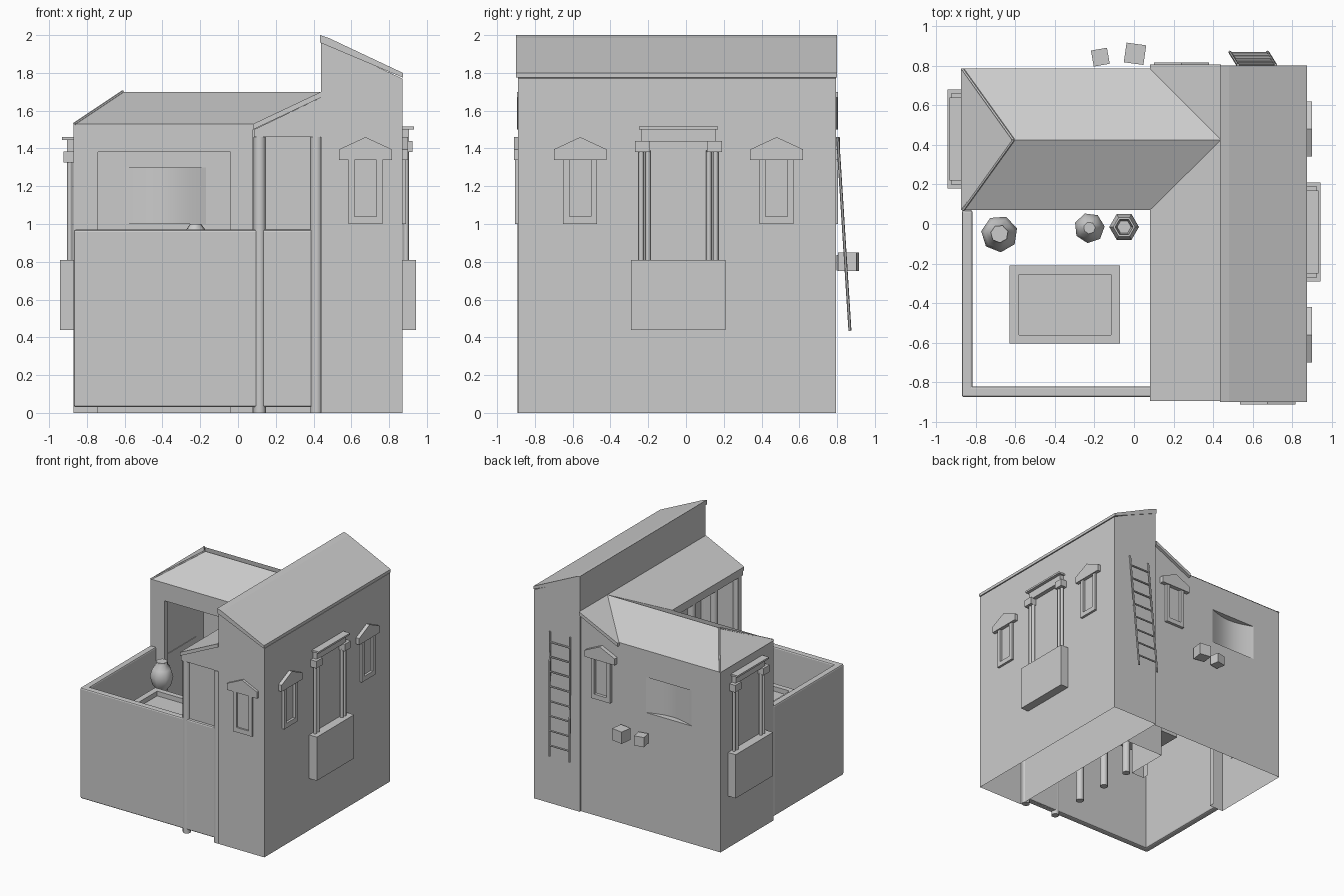
import bpy, bmesh, math
from mathutils import Matrix, Vector

if "Cube" in bpy.data.objects:
    bpy.data.objects.remove(bpy.data.objects["Cube"])


def mesh(name, verts, faces, smooth=False):
    me = bpy.data.meshes.new(name)
    me.from_pydata(verts, [], faces)
    bm = bmesh.new()
    bm.from_mesh(me)
    bmesh.ops.remove_doubles(bm, verts=bm.verts, dist=1e-5)
    bmesh.ops.recalc_face_normals(bm, faces=bm.faces)
    bm.to_mesh(me)
    bm.free()
    ob = bpy.data.objects.new(name, me)
    bpy.context.collection.objects.link(ob)
    if smooth:
        bpy.ops.object.select_all(action='DESELECT')
        ob.select_set(True)
        bpy.context.view_layer.objects.active = ob
        bpy.ops.object.shade_smooth_by_angle(angle=math.radians(50))
    return ob


def polys(name, faces, smooth=False):
    """Mesh from a list of polygons given by their points."""
    verts, idx = [], []
    for f in faces:
        idx.append(range(len(verts), len(verts) + len(f)))
        verts += f
    return mesh(name, verts, [list(i) for i in idx], smooth)


def prism(name, prof, a, b, place, bottom=True):
    """Extrude a 2D outline; place(u, v, t) maps it to space. The last edge may stay open."""
    n = len(prof)
    vs = [place(u, v, t) for t in (a, b) for u, v in prof]
    fs = [list(range(n)), list(range(n, 2 * n))]
    fs += [[i, (i + 1) % n, n + (i + 1) % n, n + i] for i in range(n if bottom else n - 1)]
    return mesh(name, vs, fs)


def along_y(u, v, t):
    return (u, t, v)


def box(name, x, y, z, bevel=0):
    ob = prism(name, [(x[0], z[0]), (x[1], z[0]), (x[1], z[1]), (x[0], z[1])], y[0], y[1], along_y)
    if bevel:
        m = ob.modifiers.new("bevel", 'BEVEL')
        m.width, m.segments = bevel, 2
    return ob


def rod(name, p, q, r, n=10):
    p, q = Vector(p), Vector(q)
    rot = (q - p).to_track_quat('Z', 'Y')
    ring = [rot @ Vector((r * math.cos(k * math.tau / n), r * math.sin(k * math.tau / n), 0)) for k in range(n)]
    return mesh(name, [e + v for e in (p, q) for v in ring],
                [list(range(n)), list(range(n, 2 * n))] +
                [[i, (i + 1) % n, n + (i + 1) % n, n + i] for i in range(n)], n > 6)


def lathe(name, prof, n, loc, turn=0):
    vs = [(loc[0] + r * math.cos(turn + k * math.tau / n), loc[1] + r * math.sin(turn + k * math.tau / n), loc[2] + z)
          for r, z in prof for k in range(n)]
    fs = [[j * n + i, j * n + (i + 1) % n, (j + 1) * n + (i + 1) % n, (j + 1) * n + i]
          for j in range(len(prof) - 1) for i in range(n)]
    fs += [list(range(n)), list(range(len(vs) - n, len(vs)))]
    return mesh(name, vs, fs, True)


def holed_wall(name, y, x, z, hx, hz, extra=()):
    """Wall in the xz plane with a rectangular hole."""
    rects = [(x[0], hx[0], z[0], z[1]), (hx[1], x[1], z[0], z[1]), (hx[0], hx[1], hz[1], z[1])]
    if hz[0] > z[0]:
        rects.append((hx[0], hx[1], z[0], hz[0]))
    return polys(name, [[(a, y, c), (b, y, c), (b, y, d), (a, y, d)] for a, b, c, d in rects] + list(extra))


# tall wing, open underneath
prism("tall_wing", [(0.87, 0), (0.87, 1.77), (0.44, 1.97), (0.44, 0)], -0.89, 0.795, along_y, False)
prism("tall_roof", [(0.435, 1.96), (0.435, 2.0), (0.48, 1.985), (0.873, 1.80), (0.873, 1.775)], -0.9, 0.8, along_y)

# low porch roof with its gable and beam
prism("porch_roof", [(0.08, 1.5), (0.08, 1.53), (0.44, 1.7), (0.44, 1.67)], -0.895, 0.805, along_y)
prism("porch_gable", [(0.085, 1.46), (0.44, 1.46), (0.44, 1.67), (0.085, 1.5)], -0.885, -0.84, along_y)
box("porch_beam", (0.085, 0.14), (-0.88, 0.07), (1.46, 1.5))
box("porch_end_panel", (0.09, 0.44), (-0.855, -0.83), (0.03, 1.46))
for px, py in ((0.115, -0.85), (0.115, -0.54), (0.115, -0.24), (0.115, 0.04), (0.415, -0.86)):
    rod("porch_column", (px, py, 0.0), (px, py, 1.46), 0.032, 12)

# rear wing: walls, doorway and back niche
L, R, F, B, E = -0.87, 0.44, 0.07, 0.78, 1.53
D0, D1, DH, T = -0.74, -0.04, 1.38, 0.05
reveal = [[(x, F, 0), (x, F + T, 0), (x, F + T, DH), (x, F, DH)] for x in (D0, D1)]
reveal.append([(D0, F, DH), (D1, F, DH), (D1, F + T, DH), (D0, F + T, DH)])
holed_wall("rear_wing_front", F, (L, 0.08), (0, E), (D0, D1), (0, DH), reveal)
holed_wall("rear_wing_back", B, (L, R), (0, E), (-0.6, -0.17), (1.0, 1.3))
polys("rear_wing_sides", [[(L, F, 0), (L, B, 0), (L, B, E), (L, F, E)],
                          [(0.08, F, 0), (0.08, 0.44, 0), (0.08, 0.44, E), (0.08, F, E)],
                          [(0.08, 0.44, 0), (R, 0.44, 0), (R, 0.44, 1.68), (0.08, 0.44, E)]])
polys("rear_gable_fill", [[(0.08, B, E), (R, B, E), (R, B, 1.69)]])
arc = [(-0.6 + 0.43 * i / 10, B - 0.05 * math.sin(math.pi * i / 10)) for i in range(11)]
polys("back_niche", [[(a[0], a[1], 1.0), (b[0], b[1], 1.0), (b[0], b[1], 1.3), (a[0], a[1], 1.3)]
                     for a, b in zip(arc, arc[1:])] + [[(x, y, z) for x, y in arc] for z in (1.0, 1.3)], True)

# hip roof of the rear wing
L2, R1, R2 = L - 0.005, (-0.61, 0.425, 1.7), (0.44, 0.425, 1.7)
polys("hip_roof", [[(L2, F, E), (0.08, F, E), R2, R1], [(L2, B + .005, E), (0.08, B + .005, E), R2, R1],
                   [(L2, F, E), (L2, B + .005, E), R1]])
for y in (F, B):
    rod("hip_cap", (L2 + 0.01, y, E), R1, 0.008, 6)

# courtyard walls
box("court_front_wall", (-0.87, 0.44), (-0.875, -0.82), (0.03, 0.97), 0.012)
box("court_left_wall", (-0.87, -0.815), (-0.87, 0.07), (0.03, 0.97), 0.012)

# raised basin
prof = [((-0.63, -0.07), (-0.605, -0.21)), ((-0.58, -0.115), (-0.56, -0.255))]
(ox, oy), (ix, iy) = prof
Z0, Z1, ZI = 0.72, 0.78, 0.74
box("basin_side_front", ox, (oy[0], iy[0]), (Z0, Z1))
box("basin_side_back", ox, (iy[1], oy[1]), (Z0, Z1))
box("basin_side_left", (ox[0], ix[0]), iy, (Z0, Z1))
box("basin_side_right", (ix[1], ox[1]), iy, (Z0, Z1))
box("basin_floor", ix, iy, (Z0, ZI))

# pots
lathe("round_pot", [(0.04, 0), (0.075, 0.05), (0.093, 0.12), (0.075, 0.18), (0.045, 0.22), (0.045, 0.24)],
      7, (-0.68, -0.05, 0.69), 0.3)
lathe("closed_pot", [(0.04, 0), (0.07, 0.08), (0.077, 0.15), (0.06, 0.21), (0.03, 0.25)],
      7, (-0.225, -0.02, 0.75), 0.1)
lathe("open_pot", [(0.045, 0), (0.07, 0.08), (0.075, 0.15), (0.055, 0.2), (0.045, 0.2), (0.035, 0.12)],
      6, (-0.05, -0.015, 0.74))


# windows with pointed hoods: place maps (across, up, out)
def window(c, place):
    head = [(-0.14, 1.34), (0.14, 1.34), (0.14, 1.395), (0, 1.46), (-0.14, 1.395)]
    prism("window_hood", [(c + u, v) for u, v in head], -0.005, 0.03, place)
    for a, b, z0, z1 in ((-0.09, -0.058, 1.0, 1.34), (0.058, 0.09, 1.0, 1.34), (-0.058, 0.058, 1.0, 1.04)):
        prism("window_frame", [(c + a, z0), (c + b, z0), (c + b, z1), (c + a, z1)], -0.005, 0.02, place)


window(-0.56, lambda u, v, t: (0.87 + t, u, v))
window(0.48, lambda u, v, t: (0.87 + t, u, v))
window(0.675, lambda u, v, t: (u, -0.89 - t * 0.7, v))
window(0.24, lambda u, v, t: (u, 0.785 + t, v))


# balconies with paired columns and lintel
def balcony(cy, s, dz):
    def b(name, out, y0, y1, z0, z1):
        xs = sorted((s * 0.865, s * (0.87 + out)))
        box(name, xs, (cy + y0, cy + y1), (z0, z1))
    b("balcony_box", 0.073, -0.25, 0.25, 0.44, 0.81)
    for k in (-1, 1):
        for off in (0.161, 0.197):
            rod("balcony_column", (s * 0.89, cy + k * off, 0.81), (s * 0.89, cy + k * off, 1.39 + dz), 0.014, 8)
        y0, y1 = sorted((k * 0.15, k * 0.23))
        b("balcony_capital", 0.055, y0, y1, 1.38 + dz, 1.44 + dz)
    b("balcony_lintel", 0.035, -0.195, 0.195, 1.435 + dz, 1.5 + dz)
    b("balcony_cornice", 0.062, -0.21, 0.21, 1.5 + dz, 1.515 + dz)


balcony(-0.04, 1, 0)
balcony(0.43, -1, -0.055)

# leaning ladder
lo, hi = Vector((0.485, 0.868, 0.435)), Vector((0.525, 0.803, 1.46))
step = Vector((0.19, 0, 0))
for off in (0, 1):
    rod("ladder_rail", lo + step * off, hi + step * off, 0.008, 6)
for i in range(8):
    p = lo.lerp(hi, 0.09 + i * 0.118)
    rod("ladder_rung", p, p + step, 0.007, 6)

# two blocks on the back wall
for c, h, ang in (((-0.17, 0.843, 0.795), 0.041, 10), ((0.005, 0.86, 0.8), 0.05, -8)):
    ob = box("wall_block", (-h, h), (-h, h), (-h, h))
    ob.matrix_world = Matrix.Translation(c) @ Matrix.Rotation(math.radians(ang), 4, 'Z')
